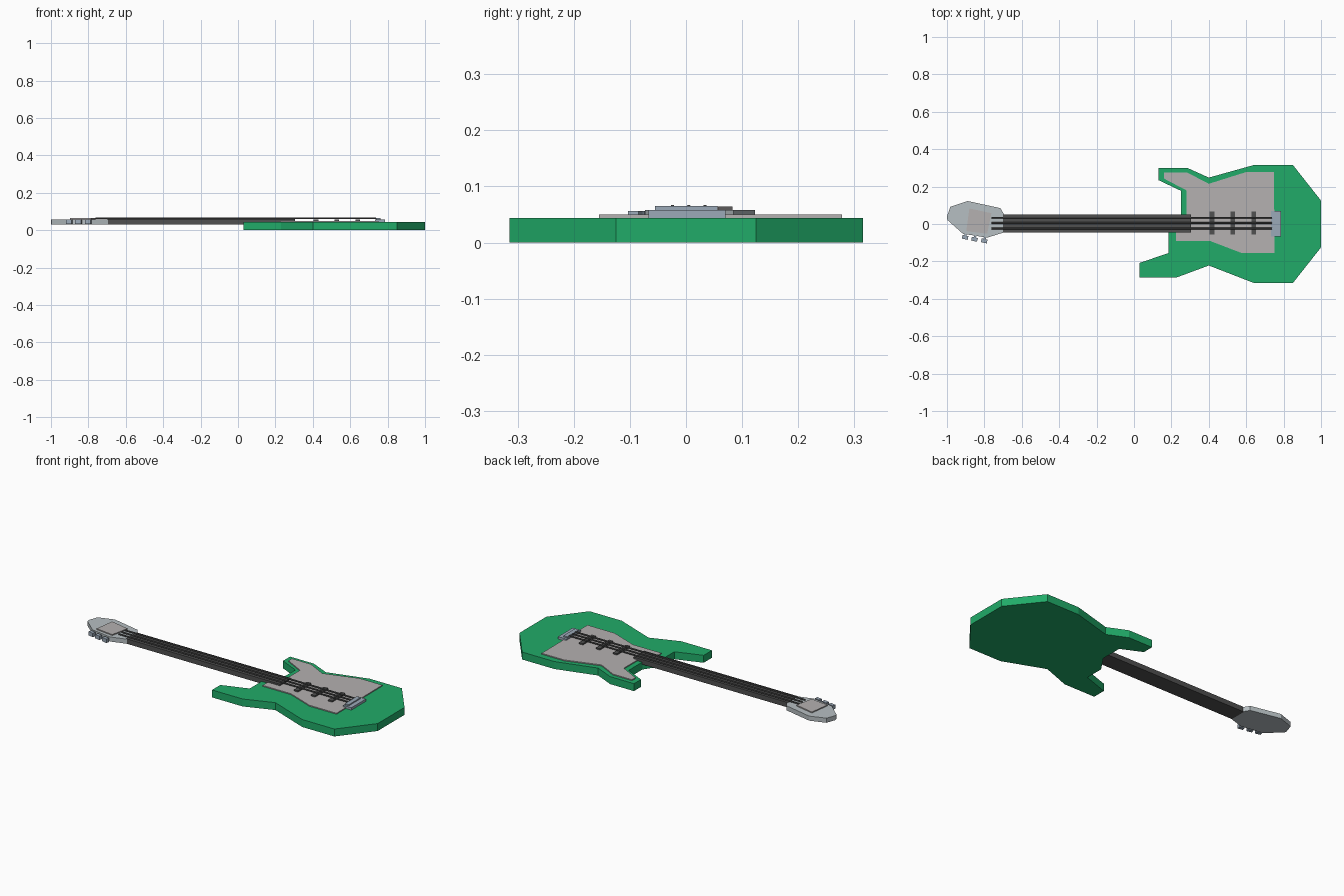
import bpy, bmesh
from math import radians
from mathutils import Matrix

if "Cube" in bpy.data.objects:
    bpy.data.objects.remove(bpy.data.objects["Cube"])


def material(name, rgb):
    m = bpy.data.materials.new(name)
    m.diffuse_color = (*rgb, 1)
    m.use_nodes = True
    m.node_tree.nodes["Principled BSDF"].inputs["Base Color"].default_value = m.diffuse_color
    return m


GREEN = material("green_paint", (0.015, 0.41, 0.14))
DARK = material("dark_wood", (0.08, 0.08, 0.08))
PALE = material("pale_grey", (0.46, 0.44, 0.44))
SILVER = material("silver", (0.47, 0.52, 0.54))
METAL = material("blue_metal", (0.33, 0.40, 0.48))


def finish(name, bm, mat):
    bmesh.ops.recalc_face_normals(bm, faces=bm.faces)
    me = bpy.data.meshes.new(name)
    bm.to_mesh(me)
    bm.free()
    me.materials.append(mat)
    ob = bpy.data.objects.new(name, me)
    bpy.context.collection.objects.link(ob)
    return ob


def slab(name, outline, z0, z1, mat):
    """Flat outline extruded from z0 up to z1."""
    bm = bmesh.new()
    face = bm.faces.new([bm.verts.new((x, y, z0)) for x, y in outline])
    ext = bmesh.ops.extrude_face_region(bm, geom=[face])
    for g in ext["geom"]:
        if isinstance(g, bmesh.types.BMVert):
            g.co.z = z1
    return finish(name, bm, mat)


def box(name, x0, x1, y0, y1, z0, z1, mat):
    return slab(name, [(x0, y0), (x1, y0), (x1, y1), (x0, y1)], z0, z1, mat)


# Body with two horns
slab("body", [
    (0.13, 0.30), (0.285, 0.30), (0.40, 0.248), (0.64, 0.315), (0.85, 0.315),
    (1.0, 0.125), (1.0, -0.125), (0.85, -0.315), (0.64, -0.315), (0.40, -0.222),
    (0.23, -0.285), (0.03, -0.285), (0.03, -0.208), (0.185, -0.155),
    (0.185, -0.045), (0.25, 0.05), (0.25, 0.178), (0.13, 0.235)], 0, 0.044, GREEN)

# Pickguard
slab("pickguard", [
    (0.16, 0.275), (0.285, 0.275), (0.40, 0.215), (0.60, 0.278), (0.748, 0.278),
    (0.752, -0.155), (0.575, -0.155), (0.41, -0.092), (0.225, -0.092),
    (0.225, -0.045), (0.28, 0.05), (0.28, 0.18), (0.16, 0.243)], 0.044, 0.05, PALE)

# Neck
box("neck", -0.70, 0.305, -0.045, 0.052, 0.031, 0.06, DARK)

# Headstock and its raised plate
slab("headstock", [
    (-1.0, 0.04), (-0.982, 0.092), (-0.89, 0.123), (-0.715, 0.085),
    (-0.695, 0.052), (-0.695, -0.045), (-0.785, -0.073), (-0.915, -0.052),
    (-0.998, 0.022)], 0.031, 0.058, SILVER)
slab("headstock_plate", [
    (-0.88, 0.083), (-0.762, 0.058), (-0.785, -0.052), (-0.897, -0.038)],
    0.058, 0.064, PALE)

# Tuning pegs along the lower headstock edge
for i, (x, y) in enumerate([(-0.90, -0.058), (-0.85, -0.068), (-0.798, -0.077)]):
    for part, w, a, b, z0, z1 in (("stem", 0.012, -0.012, 0.03, 0.039, 0.05),
                                  ("peg", 0.032, -0.024, -0.004, 0.033, 0.056)):
        ob = box(f"tuning_{part}_{i + 1}", -w / 2, w / 2, a, b, z0, z1, METAL)
        ob.data.transform(Matrix.Translation((x, y, 0)) @ Matrix.Rotation(radians(-12), 4, 'Z'))

# Pickups
for i, x in enumerate((0.417, 0.528, 0.64)):
    box(f"pickup_{i + 1}", x - 0.013, x + 0.013, -0.055, 0.067, 0.05, 0.058, DARK)

# Bridge plate and saddle
box("bridge", 0.733, 0.787, -0.067, 0.07, 0.044, 0.058, METAL)
box("bridge_saddle", 0.737, 0.762, -0.055, 0.056, 0.058, 0.065, METAL)

# Strings, six-sided rods
for i, y in enumerate((-0.024, 0.005, 0.034)):
    bm = bmesh.new()
    bmesh.ops.create_cone(bm, cap_ends=True, segments=6, radius1=0.0045,
                          radius2=0.0045, depth=1.5,
                          matrix=Matrix.Translation((-0.012, y, 0.0628)) @ Matrix.Rotation(radians(90), 4, 'Y'))
    finish(f"string_{i + 1}", bm, DARK)
